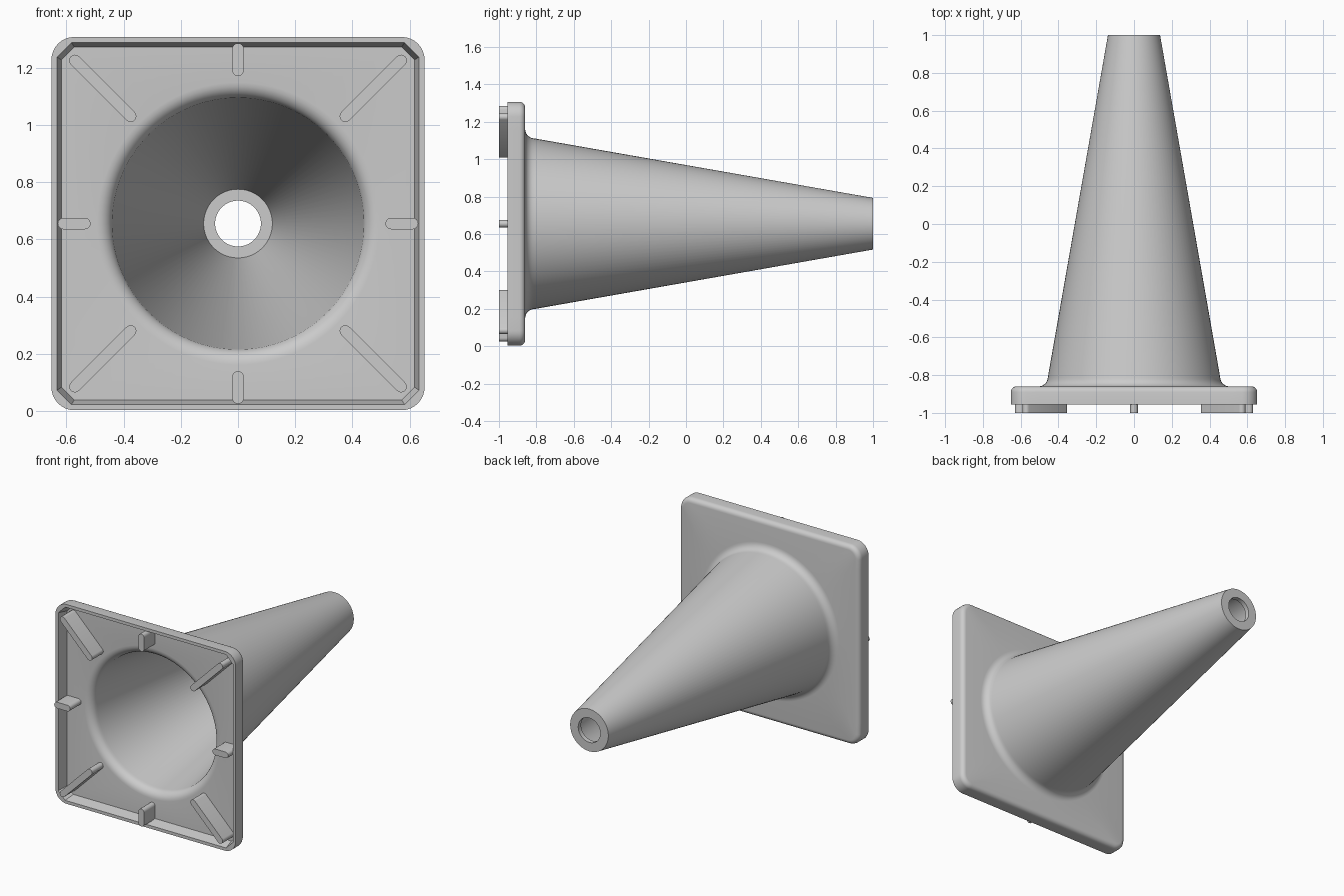
import bpy, bmesh, math
from mathutils import Matrix, Vector

cube = bpy.data.objects.get("Cube")
if cube:
    bpy.data.objects.remove(cube, do_unlink=True)

MID_Z = 0.655      # height of the cone axis
N = 96             # points per ring

grey = bpy.data.materials.new("plain grey")
grey.use_nodes = True
colour = (0.6, 0.6, 0.6, 1)
grey.diffuse_color = colour
grey.node_tree.nodes["Principled BSDF"].inputs["Base Color"].default_value = colour


def circle(r):
    return [(r * math.cos(math.tau * i / N), r * math.sin(math.tau * i / N)) for i in range(N)]


def square(half, corner, chamfer=False):
    """Square outline with round or chamfered corners, matched to circle()."""
    flat = half - corner
    side = []
    for k in range(-N // 12, N // 6):
        if k <= N // 12:
            side.append((half, flat * k / (N // 12)))
        else:
            t = (k - N // 12) / (N // 12)
            if chamfer:
                side.append((half - corner * t, flat + corner * t))
            else:
                a = t * math.pi / 2
                side.append((flat + corner * math.cos(a), flat + corner * math.sin(a)))
    pts = []
    for q in range(4):
        c, s = [(1, 0), (0, 1), (-1, 0), (0, -1)][q]
        pts += [(x * c - y * s, x * s + y * c) for x, y in side]
    shift = N // 12
    return pts[shift:] + pts[:shift]


def finish(bm, name, angle):
    bmesh.ops.recalc_face_normals(bm, faces=bm.faces)
    mesh = bpy.data.meshes.new(name)
    bm.to_mesh(mesh)
    bm.free()
    obj = bpy.data.objects.new(name, mesh)
    bpy.context.collection.objects.link(obj)
    mesh.materials.append(grey)
    bpy.ops.object.select_all(action='DESELECT')
    obj.select_set(True)
    bpy.context.view_layer.objects.active = obj
    bpy.ops.object.shade_smooth_by_angle(angle=math.radians(angle))
    return obj


def fillet(r0, y0, dr, dy, steps=6):
    """Concave quarter curve from the cone wall out to the plate."""
    out = []
    for i in range(steps + 1):
        a = math.pi / 2 * i / steps
        out.append((r0 + dr * (1 - math.cos(a)), y0 - dy * math.sin(a)))
    return out


# Closed hollow shell: outer cone, plate, lip, inner cone, end hole
rings = [(circle(0.08), 1.0), (circle(0.138), 1.0)]
rings += [(circle(r), y) for r, y in fillet(0.456, -0.81, 0.05, 0.05)]
for i in range(6):
    a = math.pi / 2 * i / 5
    inset = 0.03 * (1 - math.sin(a))
    rings.append((square(0.652 - inset, 0.08 - inset), -0.89 + 0.03 * math.cos(a)))
rings += [(square(0.652, 0.08), -0.955),
          (square(0.632, 0.05, True), -0.955),
          (square(0.617, 0.045, True), -0.885)]
rings += [(circle(r), y) for r, y in reversed(fillet(0.438, -0.83, 0.055, 0.055))]
rings += [(circle(0.12), 0.97), (circle(0.08), 0.97)]

bm = bmesh.new()
loops = [[bm.verts.new((x, y, z + MID_Z)) for x, z in pts] for pts, y in rings]
for a, b in zip(loops, loops[1:] + loops[:1]):
    for i in range(N):
        j = (i + 1) % N
        bm.faces.new((a[i], a[j], b[j], b[i]))
finish(bm, "cone_and_base", 35)


# Round-ended ribs that act as feet under the base
def rib(name, angle, inner, outer, radius=0.02):
    bm = bmesh.new()
    steps = 8
    outline = []
    for centre, start in ((outer, -90), (inner, 90)):
        for i in range(steps + 1):
            a = math.radians(start + 180 * i / steps)
            outline.append((centre + radius * math.cos(a), radius * math.sin(a)))
    base = bm.faces.new([bm.verts.new((x, -1.0, z)) for x, z in outline])
    ext = bmesh.ops.extrude_face_region(bm, geom=[base])
    top = [v for v in ext["geom"] if isinstance(v, bmesh.types.BMVert)]
    bmesh.ops.translate(bm, verts=top, vec=Vector((0, 0.12, 0)))
    turn = Matrix.Translation((0, 0, MID_Z)) @ Matrix.Rotation(-angle, 4, 'Y')
    bmesh.ops.transform(bm, matrix=turn, verts=bm.verts)
    finish(bm, name, 35)


sides = ["left", "top", "right", "bottom"]
corners = ["top_left", "top_right", "bottom_right", "bottom_left"]
for q in range(4):
    rib(sides[q] + "_rib", q * math.pi / 2, 0.535, 0.61)
    rib(corners[q] + "_rib", (q + 0.5) * math.pi / 2, 0.375 * math.sqrt(2), 0.57 * math.sqrt(2))
